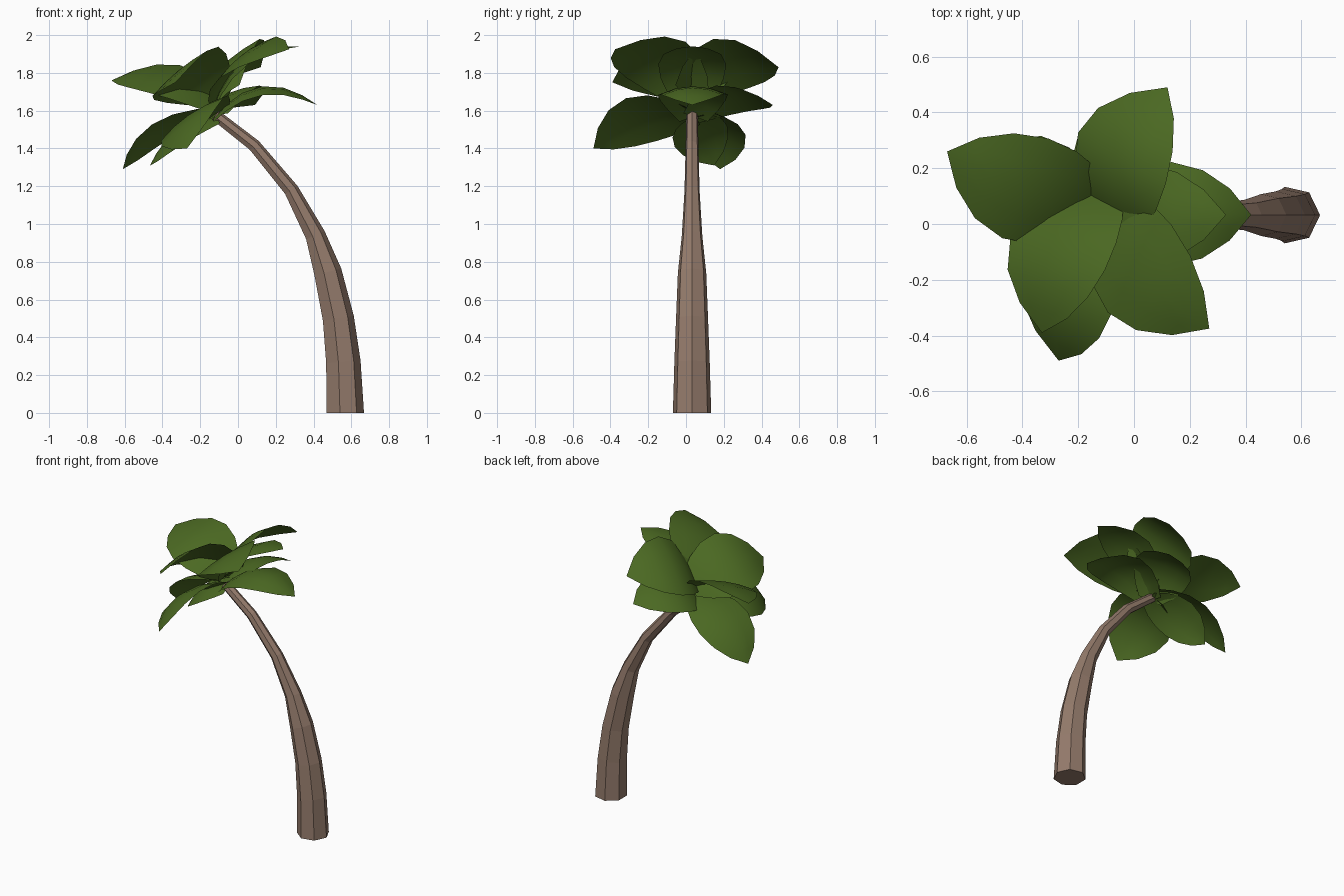
import bpy, bmesh, math
from mathutils import Vector

if "Cube" in bpy.data.objects:
    bpy.data.objects.remove(bpy.data.objects["Cube"])


def material(name, rgb):
    m = bpy.data.materials.new(name)
    m.diffuse_color = (*rgb, 1)
    m.use_nodes = True
    m.node_tree.nodes["Principled BSDF"].inputs["Base Color"].default_value = m.diffuse_color
    return m


BARK = material("bark brown", (0.3, 0.2, 0.15))
LEAF = material("leaf green", (0.07, 0.14, 0.016))


def finish(bm, name, mat, smooth):
    me = bpy.data.meshes.new(name)
    bm.to_mesh(me)
    bm.free()
    me.materials.append(mat)
    for p in me.polygons:
        p.use_smooth = smooth
    ob = bpy.data.objects.new(name, me)
    bpy.context.collection.objects.link(ob)
    return ob


# Trunk: seven-sided rings swept along a leaning path (x, z, radius)
PATH = [(0.563, 0, 0.104), (0.553, 0.27, 0.096), (0.527, 0.5, 0.087),
        (0.472, 0.745, 0.077), (0.407, 0.94, 0.056), (0.28, 1.18, 0.041),
        (0.085, 1.415, 0.035), (-0.12, 1.575, 0.031)]
bm = bmesh.new()
rings = []
for i, (x, z, r) in enumerate(PATH):
    a, b = PATH[max(i - 1, 0)], PATH[min(i + 1, len(PATH) - 1)]
    t = Vector((b[0] - a[0], 0, b[1] - a[1])).normalized()
    if i == 0:
        t = Vector((0, 0, 1))
    u, v = Vector((t.z, 0, -t.x)), Vector((0, 1, 0))
    c = Vector((x, 0.032, z))
    rings.append([bm.verts.new(c + r * (u * math.cos(k * math.tau / 7) + v * math.sin(k * math.tau / 7)))
                  for k in range(7)])
for lo, hi in zip(rings, rings[1:]):
    for k in range(7):
        j = (k + 1) % 7
        bm.faces.new((lo[k], lo[j], hi[j], hi[k]))
bm.faces.new(rings[0][::-1])
bm.faces.new(rings[-1])
finish(bm, "trunk", BARK, False)

# Leaves: broad arched blades; each faces roughly along the given axis
TILT = (-0.64, 0, 0.77)
OUTLINE = [(0, 0.08), (0.13, 0.14), (0.3, 0.185), (0.5, 0.2),
           (0.7, 0.17), (0.87, 0.1), (1, 0)]


def leaf(name, base, tip, arch, cup, width=1.0, axis=TILT):
    base, tip = Vector(base), Vector(tip)
    d = tip - base
    side = Vector(axis).cross(d).normalized()
    up = d.cross(side).normalized()
    bm = bmesh.new()
    rows = []
    for t, w in OUTLINE:
        mid = base + d * t + up * (arch * 4 * t * (1 - t))
        if w == 0:
            rows.append([bm.verts.new(mid)])
            continue
        rows.append([bm.verts.new(mid + side * (w * width * s) - up * (cup * s * s * w / 0.2))
                     for s in (-1, -0.5, 0, 0.5, 1)])
    for a, b in zip(rows, rows[1:]):
        for k in range(4):
            if len(b) == 1:
                bm.faces.new((a[k + 1], a[k], b[0]))
            else:
                bm.faces.new((a[k + 1], a[k], b[k], b[k + 1]))
    bmesh.ops.recalc_face_normals(bm, faces=bm.faces[:])
    bm.normal_update()
    if sum((f.normal.dot(up) for f in bm.faces)) < 0:
        bmesh.ops.reverse_faces(bm, faces=bm.faces[:])
    finish(bm, name, LEAF, True)


# Upper tier
leaf("upper_leaf_left", (-0.12, 0.06, 1.63), (-0.67, 0.26, 1.76), 0.1, 0.02, 1.05, (-0.6, -0.05, 0.8))
leaf("upper_leaf_back", (-0.06, -0.02, 1.69), (0.12, 0.49, 1.83), 0.135, 0.02, 1.12)
leaf("upper_leaf_front_right", (-0.1, 0.06, 1.65), (0.27, -0.375, 1.925), 0.125, 0.02, 1.08)
leaf("upper_leaf_front_left", (-0.11, 0.11, 1.69), (-0.33, -0.39, 1.75), 0.12, 0.02, 1.14)
leaf("upper_leaf_right", (-0.13, 0.033, 1.62), (0.33, 0.033, 1.94), 0.11, 0.03, 0.9)

# Lower tier
leaf("lower_leaf_right", (-0.13, 0.04, 1.56), (0.42, 0.033, 1.63), 0.135, 0.045, 0.93)
leaf("lower_leaf_back", (-0.12, 0.02, 1.57), (0.09, 0.46, 1.63), 0.1, 0.03, 0.95, (-0.4, 0, 0.92))
leaf("lower_leaf_left", (-0.12, 0.06, 1.61), (-0.61, 0.18, 1.29), 0.09, 0.03, 0.95, (-0.45, 0.28, 0.8))
leaf("lower_leaf_front", (-0.12, 0.04, 1.58), (-0.27, -0.49, 1.4), 0.11, 0.03, 1.08, (-0.56, 0, 0.82))
leaf("lower_leaf_inner", (-0.1, 0.03, 1.56), (-0.466, 0.15, 1.31), 0.06, 0.02, 0.75, (-0.45, -0.3, 0.8))
